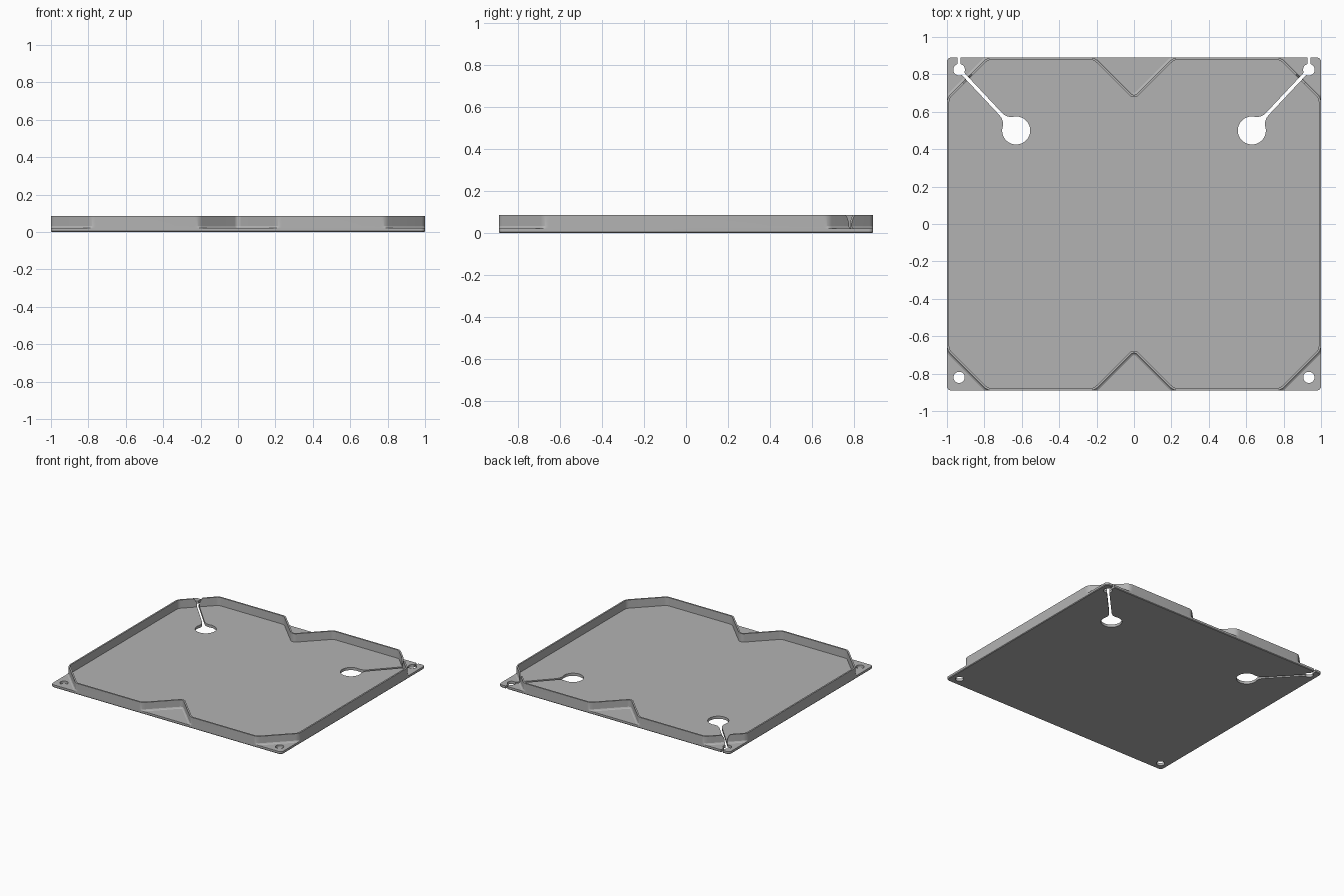
import bpy, bmesh, math
from mathutils import Vector, Matrix

if "Cube" in bpy.data.objects:
    bpy.data.objects.remove(bpy.data.objects["Cube"])

HX, HY = 1.0, 0.89            # half width and half depth
FLOOR, TOP = 0.021, 0.086     # plate top and rim top

grey = bpy.data.materials.new("plain grey")
grey.use_nodes = True
grey.diffuse_color = (0.45, 0.45, 0.45, 1)
grey.node_tree.nodes["Principled BSDF"].inputs["Base Color"].default_value = grey.diffuse_color


def loft(name, rings, loop=False, matrix=None):
    """Skin matching rings of points; cap the ends, or join last to first."""
    bm = bmesh.new()
    rows = [[bm.verts.new(p) for p in ring] for ring in rings]
    n = len(rows[0])
    pairs = list(zip(rows, rows[1:])) + ([(rows[-1], rows[0])] if loop else [])
    for a, b in pairs:
        for i in range(n):
            j = (i + 1) % n
            bm.faces.new((a[i], a[j], b[j], b[i]))
    if not loop:
        bm.faces.new(rows[0][::-1])
        bm.faces.new(rows[-1])
    if matrix:
        bm.transform(matrix)
    bmesh.ops.recalc_face_normals(bm, faces=bm.faces)
    mesh = bpy.data.meshes.new(name)
    bm.to_mesh(mesh)
    bm.free()
    mesh.materials.append(grey)
    ob = bpy.data.objects.new(name, mesh)
    bpy.context.collection.objects.link(ob)
    return ob


def prism(name, pts, low, high, matrix=None):
    return loft(name, [[(x, y, z) for x, y in pts] for z in (low, high)], matrix=matrix)


def rounded(corners, convex, reflex, inset=0.0, steps=8):
    """Inset an anticlockwise outline and round its corners."""
    pts = [Vector(c) for c in corners]
    out = []
    for i, p in enumerate(pts):
        a = (p - pts[i - 1]).normalized()
        b = (pts[(i + 1) % len(pts)] - p).normalized()
        na, nb = Vector((-a.y, a.x)), Vector((-b.y, b.x))
        miter = (na + nb) / (1 + na.dot(nb))
        turn = math.atan2(a.x * b.y - a.y * b.x, a.dot(b))
        r = convex - inset if turn > 0 else -(reflex + inset)
        centre = p + miter * (inset + r)
        for k in range(steps + 1):
            out.append(centre - r * (Matrix.Rotation(turn * k / steps, 2) @ na))
    return out


def circle(c, r, n=48):
    return [(c[0] + r * math.cos(math.tau * i / n), c[1] + r * math.sin(math.tau * i / n))
            for i in range(n)]


def box(x0, x1, y0, y1):
    return [(x0, y0), (x1, y0), (x1, y1), (x0, y1)]


def cut(ob, cutters):
    """Subtract the cutters, then discard them."""
    bpy.context.view_layer.objects.active = ob
    for c in cutters:
        c.hide_render = True
        mod = ob.modifiers.new("cut", "BOOLEAN")
        mod.operation, mod.solver, mod.object = "DIFFERENCE", "EXACT", c
        bpy.ops.object.modifier_apply(modifier=mod.name)
    for c in cutters:
        bpy.data.objects.remove(c)


# Base plate with rounded corners and a fine bevel underneath
rect = box(-HX, HX, -HY, HY)
plate = loft("base_plate", [[(p.x, p.y, z) for p in rounded(rect, 0.022, 0, d)]
                            for d, z in ((0.004, 0), (0, 0.005), (0, FLOOR))])

# Rim: thin upright wall with a sloped outer foot, trimmed to the plate
half = [(0, -0.68), (0.21, -HY), (0.785, -HY), (HX, -0.675),
        (HX, 0.675), (0.785, HY), (0.21, HY), (0, 0.68)]
outline = half + [(-x, y) for x, y in half[-2:0:-1]]
section = [(0.012, FLOOR), (0.012, TOP), (0, TOP), (0, 0.032), (-0.004, 0.025), (-0.011, FLOOR)]
rim = loft("rim_wall", [[(max(-HX, min(HX, p.x)), max(-HY, min(HY, p.y)), z)
                         for p in rounded(outline, 0.06, 0.025, d)]
                        for d, z in section], loop=True)

# Keyhole slots, corner holes and rim notches on both sides
plate_cuts, rim_cuts = [], []
for side in (-1, 1):
    big, small = Vector((side * 0.63, 0.5)), Vector((side * 0.935, 0.825))
    along = small - big
    place = Matrix.Translation((*big, 0)) @ Matrix.Rotation(math.atan2(along.y, along.x), 4, "Z")
    flare = [(0.125, 0.009), (0.105, 0.011), (0.09, 0.016), (0.077, 0.024), (0.066, 0.036), (0, 0.03)]
    flare += [(u, -v) for u, v in reversed(flare)]
    for pts, m in ((circle(big, 0.075), None),
                   (flare, place),
                   (box(0, along.length, -0.009, 0.009), place),
                   (circle(small, 0.031), None),
                   (box(small.x - 0.008, small.x + 0.008, small.y, 1), None),
                   (circle((small.x, -0.82), 0.03), None)):
        plate_cuts.append(prism("hole_cutter", pts, -0.1, 0.1, m))
    # Notch that widens towards the top of the rim
    notch = [(0.009, 0.01), (0.009, 0.045), (0.014, 0.06), (0.022, 0.075), (0.033, TOP + 0.001)]
    notch += [(-v, z) for v, z in reversed(notch)]
    rim_cuts.append(loft("notch_cutter", [[(u, v, z) for v, z in notch] for u in (0.2, 0.6)],
                         matrix=place))
cut(plate, plate_cuts)
cut(rim, rim_cuts)

# Smooth the curved walls and keep the edges sharp
for ob in (plate, rim):
    bpy.ops.object.select_all(action="DESELECT")
    ob.select_set(True)
    bpy.context.view_layer.objects.active = ob
    bpy.ops.object.shade_smooth_by_angle(angle=math.radians(25))
